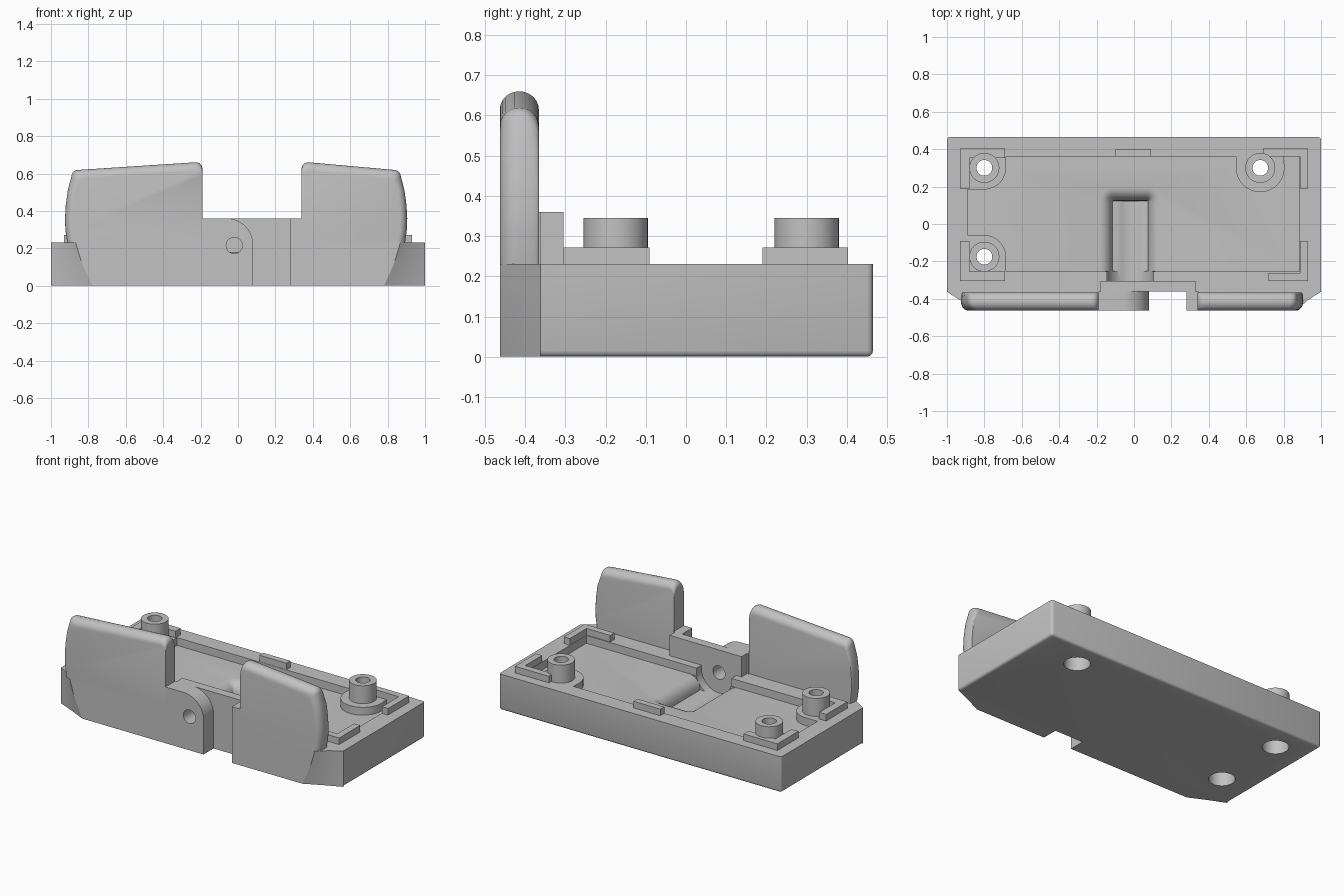
import bpy
import bmesh
from math import sin, cos, radians

cube = bpy.data.objects.get("Cube")
if cube:
    bpy.data.objects.remove(cube, do_unlink=True)

grey = bpy.data.materials.new("plain_grey")
grey.use_nodes = True
grey.diffuse_color = (0.54, 0.54, 0.54, 1)
grey.node_tree.nodes["Principled BSDF"].inputs["Base Color"].default_value = grey.diffuse_color


def loft(name, rings, bevel_rule=None):
    """Closed solid through rings of equal point count, with optional bevelled edges."""
    bm = bmesh.new()
    loops = [[bm.verts.new(p) for p in ring] for ring in rings]
    n = len(loops[0])
    bm.faces.new(loops[0])
    bm.faces.new(loops[-1])
    for low, high in zip(loops, loops[1:]):
        for i in range(n):
            j = (i + 1) % n
            bm.faces.new((low[i], low[j], high[j], high[i]))
    if bevel_rule:
        edges = [e for e in bm.edges if bevel_rule(e.verts[0].co, e.verts[1].co)]
        bmesh.ops.bevel(bm, geom=edges, offset=0.015, segments=3, profile=0.5, affect='EDGES')
    bmesh.ops.recalc_face_normals(bm, faces=bm.faces)
    mesh = bpy.data.meshes.new(name)
    bm.to_mesh(mesh)
    bm.free()
    mesh.materials.append(grey)
    obj = bpy.data.objects.new(name, mesh)
    bpy.context.collection.objects.link(obj)
    return obj


def upright(name, outline, z0, z1, **kw):
    return loft(name, [[(x, y, z) for x, y in outline] for z in (z0, z1)], **kw)


def frontal(name, outline, y0, y1):
    return loft(name, [[(x, y, z) for x, z in outline] for y in (y0, y1)])


def rect(x0, x1, y0, y1):
    return [(x0, y0), (x1, y0), (x1, y1), (x0, y1)]


def arc(cx, cy, r, a0, a1, n=16):
    angles = [radians(a0 + (a1 - a0) * i / n) for i in range(n + 1)]
    return [(cx + r * cos(a), cy + r * sin(a)) for a in angles]


def circle(cx, cy, r, n=48):
    return arc(cx, cy, r, 0, 360, n)[:-1]


def cut(obj, cutters):
    for c in cutters:
        mod = obj.modifiers.new("cut", 'BOOLEAN')
        mod.operation = 'DIFFERENCE'
        mod.solver = 'EXACT'
        mod.object = c
        c.hide_render = True
    bpy.context.view_layer.objects.active = obj
    for mod in list(obj.modifiers):
        bpy.ops.object.modifier_apply(modifier=mod.name)


FRONT, BACK, RIM, FLOOR = -0.463, -0.362, 0.23, 0.18
parts = []

# Tray body with softened underside and rear corners
base = upright("base", rect(-1, 1, BACK, 0.465), 0, RIM,
               bevel_rule=lambda a, b: (a.z == b.z == 0 and max(a.y, b.y) > 0)
               or (a.x == b.x and a.y == b.y and a.y > 0))

# Shallow cavity winding around the screw posts
cavity = upright("cavity_cutter",
                 arc(-0.8, -0.175, 0.115, 90, 0)
                 + [(-0.685, -0.255), (0.885, -0.255), (0.885, 0.36), (0.8, 0.36)]
                 + arc(0.675, 0.3, 0.13, 0, -180)
                 + [(0.545, 0.36), (-0.685, 0.36)]
                 + arc(-0.8, 0.3, 0.115, 0, -90)
                 + [(-0.89, 0.185), (-0.89, -0.06)], FLOOR, 0.4)

# Pin trough with a rolled-over lip
trough = frontal("trough_cutter", circle(-0.02, 0.21, 0.125), -0.305, 0.12)


def lip_ring(a):
    o = 0.004 + 0.07 * (1 - cos(radians(a)))
    z = FLOOR + 0.0002 - 0.08 * (1 - sin(radians(a)))
    outline = ([(-0.11 - o, -0.25), (0.07 + o, -0.25)]
               + arc(0.07, 0.12, o, 0, 90, 6) + arc(-0.11, 0.12, o, 90, 180, 6))
    return [(x, y, z) for x, y in outline]


lip = loft("lip_cutter", [lip_ring(a) for a in range(0, 91, 15)])
pin_hole = frontal("pin_hole_cutter", circle(-0.02, 0.215, 0.043), -0.6, -0.2)

# Screw posts with through holes and wide bores underneath
posts = [(-0.8, 0.3), (-0.8, -0.175), (0.675, 0.3)]
drills, bores = [], []
for i, (x, y) in enumerate(posts):
    drills.append(upright(f"drill_cutter_{i}", circle(x, y, 0.042), -0.1, 0.5))
    bores.append(upright(f"bore_cutter_{i}", circle(x, y, 0.076), -0.1, 0.19))
    post = upright(f"screw_post_{i + 1}", circle(x, y, 0.08), 0.2, 0.345)
    cut(post, [drills[i]])
    parts.append(post)

cut(base, [cavity, trough, lip, pin_hole] + bores + drills)
parts.append(base)


# L-shaped locating ribs in the corners, and one straight rib at the rear
def corner_rib(name, sx, y, sy, length, w):
    x = 0.93 * sx
    outline = [(x, y), (x - sx * length, y), (x - sx * length, y - sy * w),
               (x - sx * w, y - sy * w), (x - sx * w, y - sy * 0.213), (x, y - sy * 0.213)]
    parts.append(upright(name, outline, 0.2, 0.272))


corner_rib("rib_rear_right", -1, 0.403, 1, 0.24, 0.05)
corner_rib("rib_front_right", -1, -0.304, -1, 0.24, 0.05)
corner_rib("rib_rear_left", 1, 0.403, 1, 0.24, 0.043)
corner_rib("rib_front_left", 1, -0.304, -1, 0.21, 0.043)
parts.append(upright("rear_rib", rect(-0.1, 0.09, 0.362, 0.402), 0.2, 0.272))

# Hinge: rear bridge, rounded lobe in front and a short post beside the gap
bridge = upright("hinge_bridge", rect(-0.18, 0.33, BACK, -0.305), 0.2, 0.36)
lobe = frontal("hinge_lobe", [(-0.19, 0), (0.08, 0)] + arc(-0.06, 0.22, 0.14, 0, 90)
               + [(-0.19, 0.36)], FRONT, BACK)
for obj in (bridge, lobe):
    cut(obj, [pin_hole])
parts += [bridge, lobe,
          upright("gap_post", rect(0.28, 0.345, FRONT, BACK), RIM, 0.36)]


# Front skirts flaring out to the tray corners
def skirt(name, s, inner):
    def ring(z, mid, front):
        return [(inner, BACK, z), (s, BACK, z), (s * mid, -0.41, z),
                (s * front, FRONT, z), (inner, FRONT, z)]
    parts.append(loft(name, [ring(0, 0.89, 0.78), ring(0.12, 0.91, 0.835),
                             ring(RIM, 0.925, 0.868)]))


skirt("front_skirt_right", -1, -0.19)
skirt("front_skirt_left", 1, 0.28)


# Tall front plates: fully rounded along the top, outer edge rounded only in front
def plate(name, s, outer, inner):
    outline = ([(outer - 0.012, RIM), (outer - 0.002, 0.3), (outer, 0.36),
                (outer - 0.004, 0.43), (outer - 0.015, 0.51)]
               + arc(outer - 0.07, 0.584, 0.035, 10, 85, 6)
               + arc(inner + 0.035, 0.625, 0.035, 85, 180, 6) + [(inner, RIM)])
    mid = (FRONT - 0.366) / 2
    rings = []
    for a in range(-90, 91, 15):
        drop = 1 - cos(radians(a))
        side = 0.04 * drop if a < 0 else 0.008 * drop
        rings.append([(s * (x - side * (x > 0.8)), mid + (mid - FRONT) * sin(radians(a)),
                       z - 0.045 * drop * (z > 0.55)) for x, z in outline])
    parts.append(loft(name, rings))


plate("front_plate_right", -1, 0.925, 0.19)
plate("front_plate_left", 1, 0.905, 0.34)

# Remove the cutters and shade
for c in [cavity, trough, lip, pin_hole] + drills + bores:
    bpy.data.objects.remove(c, do_unlink=True)
bpy.ops.object.select_all(action='DESELECT')
for obj in parts:
    obj.select_set(True)
bpy.context.view_layer.objects.active = base
bpy.ops.object.shade_smooth_by_angle(angle=radians(30))
